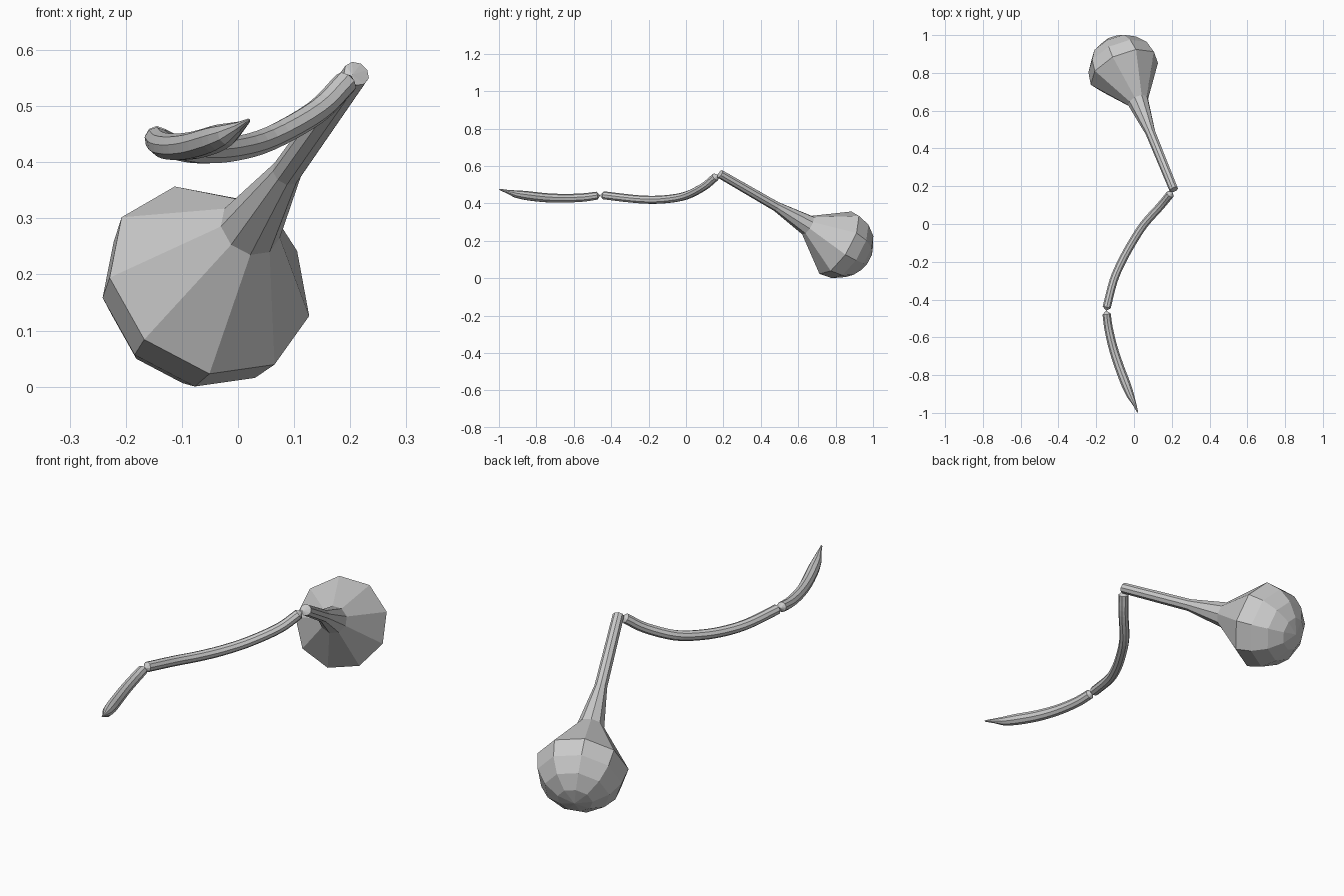
import bpy, bmesh, math
from mathutils import Vector

if "Cube" in bpy.data.objects:
    bpy.data.objects.remove(bpy.data.objects["Cube"])

SIDES = 9


def catmull(pts, steps):
    """Smooth curve through 4D points (x, y, z, radius)."""
    p = [Vector(q) for q in pts]
    p = [2 * p[0] - p[1]] + p + [2 * p[-1] - p[-2]]
    out = []
    for i in range(1, len(p) - 2):
        a, b, c, d = p[i - 1:i + 3]
        for k in range(steps):
            t = k / steps
            out.append(0.5 * (2 * b + (c - a) * t + (2 * a - 5 * b + 4 * c - d) * t * t
                              + (3 * b - a - 3 * c + d) * t ** 3))
    return out + [p[-2]]


def loft(name, rings, ref, start_tip, end_tip, axis=None):
    """Skin nine-sided rings (x, y, z, radius) and close both ends with a point."""
    bm = bmesh.new()
    centres = [Vector(r[:3]) for r in rings]
    loops = []
    u = Vector(ref)
    for i, c in enumerate(centres):
        d = axis or (centres[min(i + 1, len(rings) - 1)] - centres[max(i - 1, 0)]).normalized()
        u = (u - d * u.dot(d)).normalized()
        v = d.cross(u)
        loops.append([bm.verts.new(c + rings[i][3] * (u * math.cos(a) + v * math.sin(a)))
                      for a in (2 * math.pi * k / SIDES for k in range(SIDES))])
    for a, b in zip(loops, loops[1:]):
        for k in range(SIDES):
            n = (k + 1) % SIDES
            bm.faces.new((a[k], a[n], b[n], b[k]))
    for loop, tip in ((loops[0], start_tip), (loops[-1], end_tip)):
        t = bm.verts.new(tip)
        for k in range(SIDES):
            bm.faces.new((loop[k], loop[(k + 1) % SIDES], t))
    bmesh.ops.recalc_face_normals(bm, faces=bm.faces)
    mesh = bpy.data.meshes.new(name)
    bm.to_mesh(mesh)
    bm.free()
    ob = bpy.data.objects.new(name, mesh)
    bpy.context.collection.objects.link(ob)
    return ob


# Bulb with its tapering neck, ending in a faceted dome
axis = Vector((-0.352, 0.804, -0.477)).normalized()
centre, R = Vector((-0.051, 0.812, 0.189)), 0.193
bulb = [(0.211, 0.182, 0.558, 0.024), (0.087, 0.485, 0.383, 0.027),
        (0.022, 0.65, 0.284, 0.057), (*centre, R)]
for deg in (22.5, 45, 67.5):
    a = math.radians(deg)
    bulb.append((*(centre + axis * R * math.sin(a)), R * math.cos(a)))
loft("bulb", bulb, (-0.06, 0.07, 0.164), (0.204, 0.17, 0.556), centre + axis * R, axis)

# Middle handle section
r = 0.022
middle = catmull([(0.192, 0.158, 0.542, r), (0.14, 0.095, 0.49, r), (0.055, 0, 0.442, r),
                  (-0.01, -0.1, 0.423, r), (-0.065, -0.2, 0.419, r),
                  (-0.108, -0.3, 0.426, r), (-0.145, -0.442, 0.443, r)], 4)
loft("middle_section", middle, (0, 0, 1), (0.202, 0.17, 0.554), (-0.147, -0.459, 0.443))

# End section with a pointed tip
tail = catmull([(-0.145, -0.476, 0.441, r), (-0.135, -0.55, 0.431, 0.023),
                (-0.112, -0.65, 0.427, 0.024), (-0.08, -0.75, 0.43, 0.025),
                (-0.042, -0.85, 0.441, 0.025), (-0.018, -0.91, 0.45, 0.02)], 3)
tail += [(0.003, -0.955, 0.463, 0.01), (0.018, -0.993, 0.474, 0.004)]
loft("end_section", tail, (0, 0, 1), (-0.147, -0.459, 0.443), (0.021, -1.0, 0.476))
